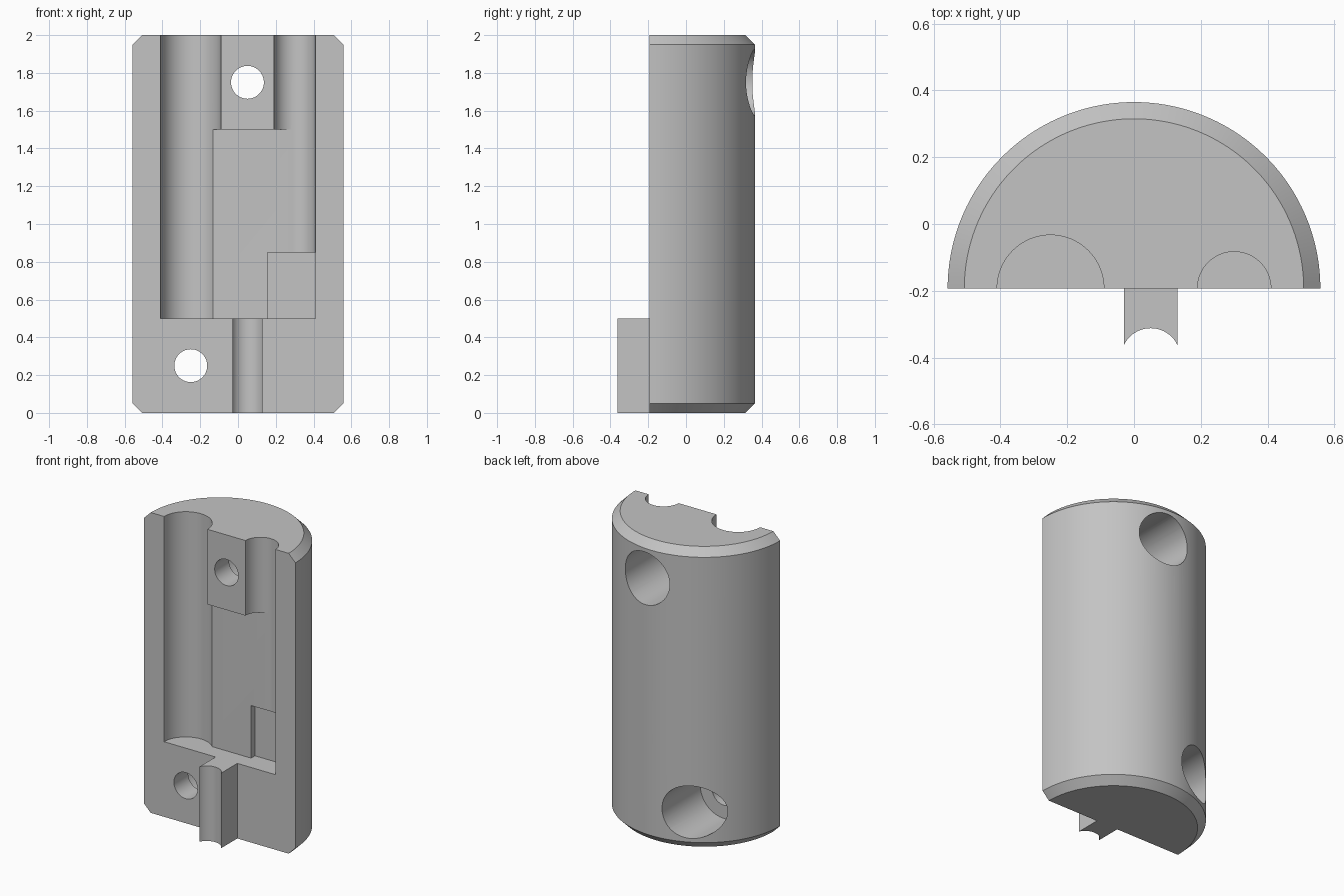
import bpy, bmesh
from math import sin, cos, pi, radians

if "Cube" in bpy.data.objects:
    bpy.data.objects.remove(bpy.data.objects["Cube"], do_unlink=True)

FLAT = -0.193      # y of the flat split face
RADIUS = 0.558
CHAMFER = 0.05
HEIGHT = 2.0
FLOOR = 0.5        # bottom of the cavities

grey = bpy.data.materials.new("plain grey")
grey.use_nodes = True
colour = (0.55, 0.55, 0.55, 1)
grey.diffuse_color = colour
grey.node_tree.nodes["Principled BSDF"].inputs["Base Color"].default_value = colour


def arc(cx, cy, r, start=0.0, end=2 * pi, n=64):
    """Points along an arc; a full circle leaves out the repeated point."""
    count = n if end - start >= 2 * pi - 1e-6 else n + 1
    return [(cx + r * cos(start + (end - start) * i / n),
             cy + r * sin(start + (end - start) * i / n)) for i in range(count)]


def loft(name, sections):
    """Closed solid through rings of 3D points."""
    bm = bmesh.new()
    rings = [[bm.verts.new(p) for p in ring] for ring in sections]
    for low, high in zip(rings, rings[1:]):
        for i in range(len(low)):
            j = (i + 1) % len(low)
            bm.faces.new((low[i], low[j], high[j], high[i]))
    bm.faces.new(rings[0][::-1])
    bm.faces.new(rings[-1])
    bmesh.ops.recalc_face_normals(bm, faces=bm.faces)
    mesh = bpy.data.meshes.new(name)
    bm.to_mesh(mesh)
    bm.free()
    mesh.materials.append(grey)
    obj = bpy.data.objects.new(name, mesh)
    bpy.context.collection.objects.link(obj)
    return obj


def upright(name, outline, z0, z1):
    return loft(name, [[(x, y, z) for x, y in outline] for z in (z0, z1)])


def bore(name, x, z, r, y0, y1):
    return loft(name, [[(px, y, pz) for px, pz in arc(x, z, r)] for y in (y0, y1)])


def pocket(name, x0, x1, z0, z1, depth):
    y0, y1 = FLAT - 0.1, FLAT + depth
    return upright(name, [(x0, y0), (x1, y0), (x1, y1), (x0, y1)], z0, z1)


def smooth(obj):
    bpy.ops.object.select_all(action='DESELECT')
    bpy.context.view_layer.objects.active = obj
    obj.select_set(True)
    bpy.ops.object.shade_smooth_by_angle(angle=radians(25))


# Half-round body with chamfered ends
inner = RADIUS - CHAMFER
levels = [(inner, 0), (RADIUS, CHAMFER), (RADIUS, HEIGHT - CHAMFER), (inner, HEIGHT)]
body = loft("half_round_body",
            [[(x, y, z) for x, y in arc(0, FLAT, r, 0, pi, 96)] for r, z in levels])

# Long grooves, central pocket and deeper corner recess
cutters = [
    upright("wide_groove_cutter", arc(-0.25, FLAT, 0.16), FLOOR, HEIGHT + 0.1),
    upright("narrow_groove_cutter", arc(0.30, FLAT, 0.11), FLOOR, HEIGHT + 0.1),
    pocket("pocket_cutter", -0.14, 0.30, FLOOR, 1.5, 0.109),
    pocket("corner_recess_cutter", 0.155, 0.41, FLOOR, 0.85, 0.15),
]
# Screw holes, counterbored from the back
for name, x, z in (("upper", 0.05, 1.75), ("lower", -0.25, 0.25)):
    cutters.append(bore(name + "_screw_hole_cutter", x, z, 0.087, FLAT - 0.1, 0.1))
    cutters.append(bore(name + "_counterbore_cutter", x, z, 0.175, FLAT + 0.15, 0.6))

for cutter in cutters:
    cutter.hide_render = True
    cut = body.modifiers.new(cutter.name, 'BOOLEAN')
    cut.operation = 'DIFFERENCE'
    cut.solver = 'EXACT'
    cut.object = cutter

# Bake the cuts and drop the cutters
bpy.context.view_layer.update()
baked = bpy.data.meshes.new_from_object(
    body.evaluated_get(bpy.context.evaluated_depsgraph_get()))
body.modifiers.clear()
body.data = baked
for cutter in cutters:
    bpy.data.objects.remove(cutter, do_unlink=True)
smooth(body)

# Front rib with a hollowed cradle edge
half, front, crest, r = 0.08, -0.363, -0.312, 0.089
swing = math_angle = pi / 2 - 1.117
cradle = arc(0.05, crest - r, r, swing, pi - swing, 24)
cradle[0], cradle[-1] = (0.05 + half, front), (0.05 - half, front)
rib = upright("cradle_rib", [(0.05 - half, FLAT), (0.05 + half, FLAT)] + cradle, 0, FLOOR)
smooth(rib)
